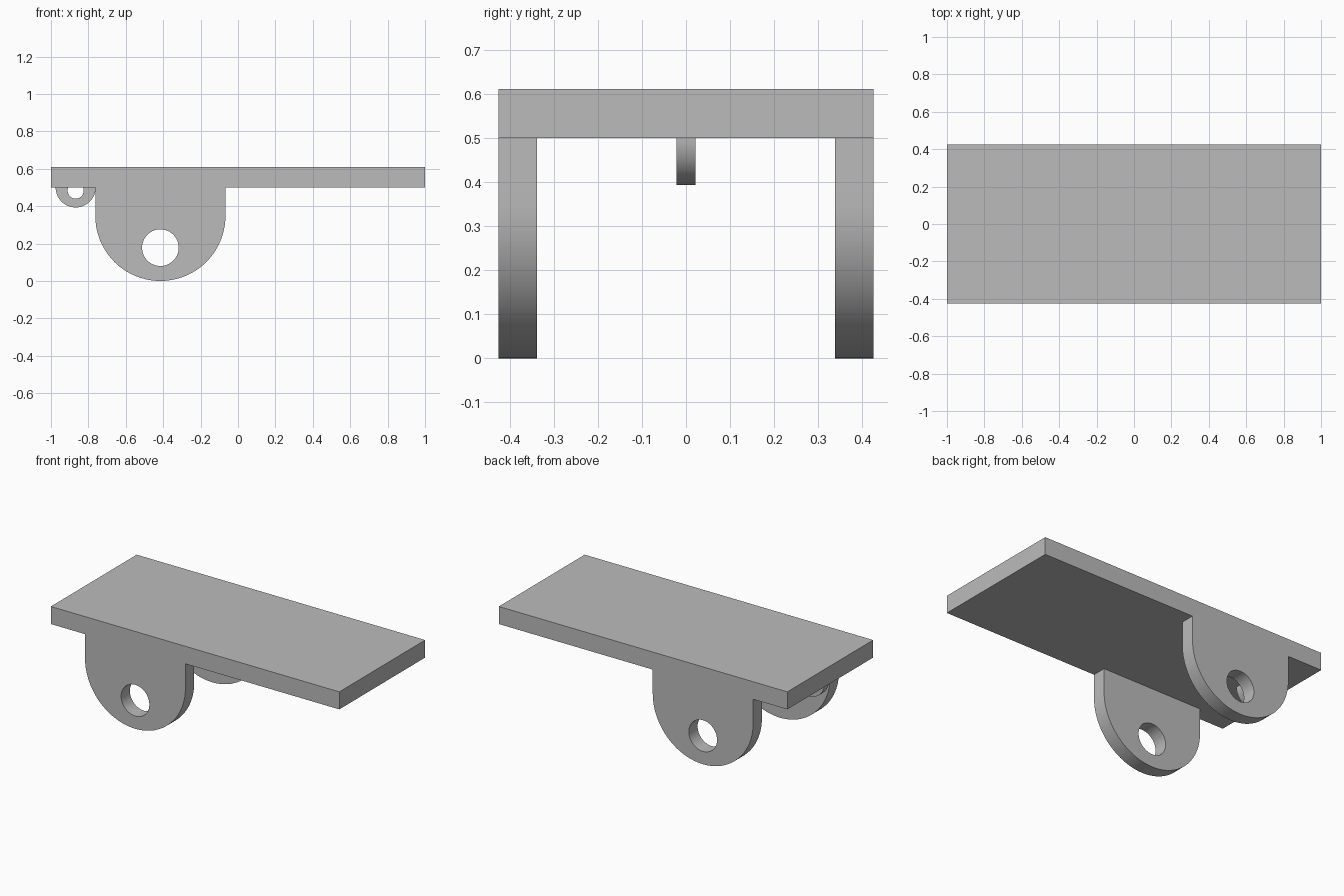
import bpy
import bmesh
from math import cos, sin, pi, radians

cube = bpy.data.objects.get("Cube")
if cube:
    bpy.data.objects.remove(cube, do_unlink=True)

# One plain grey for the whole bracket
grey = bpy.data.materials.new("plain_grey")
grey.use_nodes = True
grey.diffuse_color = (0.5, 0.5, 0.5, 1)
grey.node_tree.nodes["Principled BSDF"].inputs["Base Color"].default_value = (0.5, 0.5, 0.5, 1)

PLATE_BOTTOM, PLATE_TOP = 0.5, 0.61
HALF_DEPTH = 0.425


def arc(cx, cz, r, start, end, steps):
    """Points on an arc in the x-z plane, both ends included."""
    angles = [start + (end - start) * i / steps for i in range(steps + 1)]
    return [(cx + r * cos(a), cz + r * sin(a)) for a in angles]


def slab(name, loops, y0, y1):
    """Fill closed x-z loops (outline, then holes) and extrude from y0 to y1."""
    bm = bmesh.new()
    edges = []
    for loop in loops:
        verts = [bm.verts.new((x, y0, z)) for x, z in loop]
        edges += [bm.edges.new((v, verts[i - 1])) for i, v in enumerate(verts)]
    bmesh.ops.triangle_fill(bm, edges=edges, use_beauty=True)
    out = bmesh.ops.extrude_face_region(bm, geom=bm.faces[:], use_keep_orig=True)
    moved = [g for g in out["geom"] if isinstance(g, bmesh.types.BMVert)]
    bmesh.ops.translate(bm, verts=moved, vec=(0, y1 - y0, 0))
    bmesh.ops.recalc_face_normals(bm, faces=bm.faces[:])
    mesh = bpy.data.meshes.new(name)
    bm.to_mesh(mesh)
    bm.free()
    mesh.materials.append(grey)
    obj = bpy.data.objects.new(name, mesh)
    bpy.context.collection.objects.link(obj)
    bpy.ops.object.select_all(action="DESELECT")
    obj.select_set(True)
    bpy.context.view_layer.objects.active = obj
    bpy.ops.object.shade_smooth_by_angle(angle=radians(30))
    return obj


# Flat top plate
plate = [(-1, PLATE_BOTTOM), (1, PLATE_BOTTOM), (1, PLATE_TOP), (-1, PLATE_TOP)]
slab("top_plate", [plate], -HALF_DEPTH, HALF_DEPTH)

# Two round-ended side ears with pivot holes
EAR_X, EAR_R = -0.415, 0.348
outline = [(EAR_X - EAR_R, PLATE_BOTTOM)]
outline += arc(EAR_X, EAR_R, EAR_R, pi, 2 * pi, 40)
outline += [(EAR_X + EAR_R, PLATE_BOTTOM)]
hole = arc(EAR_X, 0.178, 0.098, 0, 2 * pi, 40)[:-1]
for name, side in (("front_ear", -1), ("back_ear", 1)):
    slab(name, [outline, hole], side * HALF_DEPTH, side * 0.338)

# Small half-round lug in the middle, its eye open against the plate
LUG_X, EYE_Z, EYE_R = -0.868, 0.483, 0.043
lug = arc(LUG_X, PLATE_BOTTOM, 0.107, pi, 2 * pi, 32)
lug += arc(LUG_X, EYE_Z, EYE_R, 0.406, -pi - 0.406, 28)
slab("small_lug", [lug], -0.022, 0.022)
